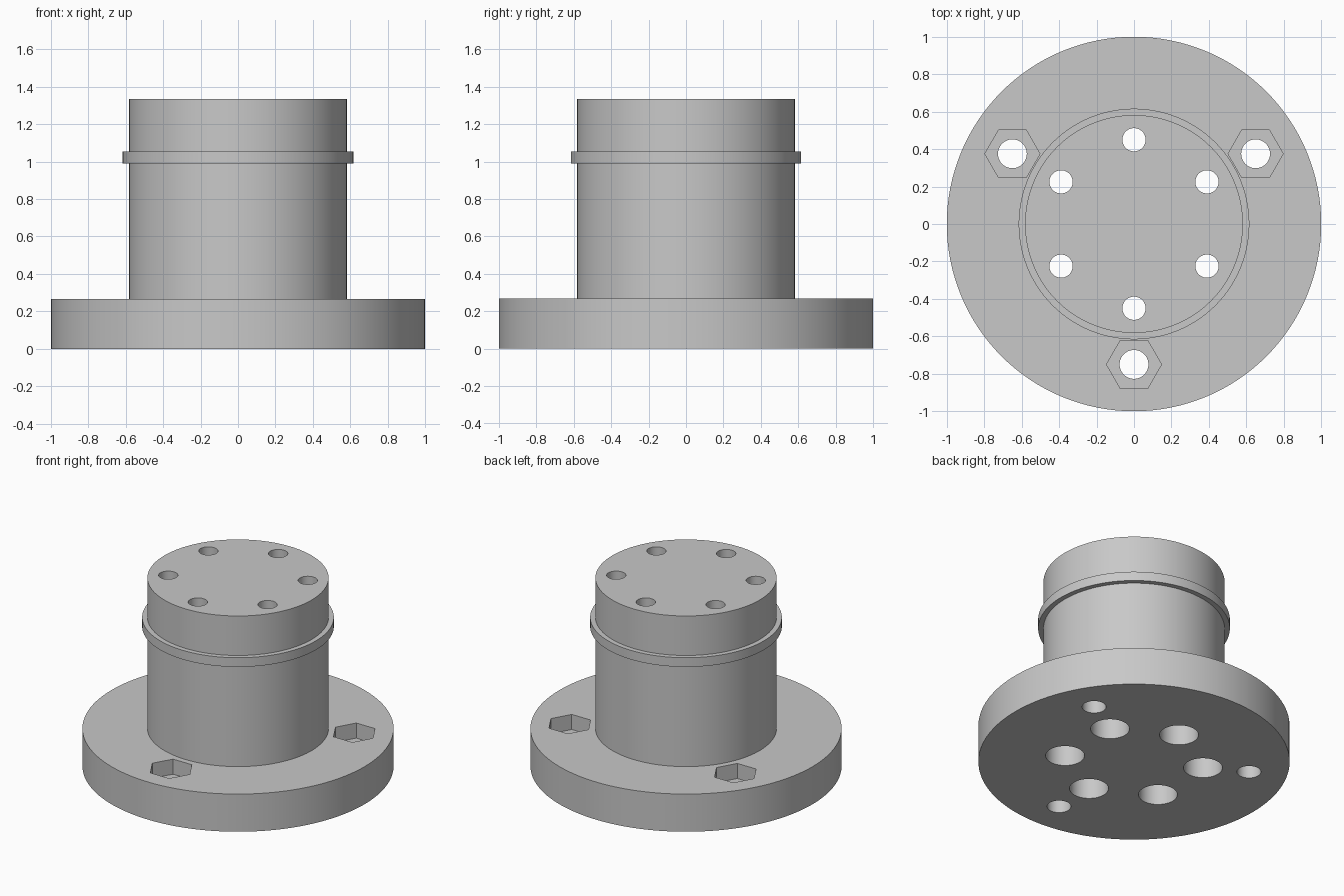
import bpy, bmesh
from math import cos, sin, radians, tau

default = bpy.data.objects.get("Cube")
if default:
    bpy.data.objects.remove(default, do_unlink=True)

grey = bpy.data.materials.new("plain_grey")
grey.use_nodes = True
colour = (0.58, 0.58, 0.58, 1)
grey.diffuse_color = colour
grey.node_tree.nodes["Principled BSDF"].inputs["Base Color"].default_value = colour


def add_turned(bm, profile, sides, cx=0, cy=0):
    """Closed turned solid from (radius, z) steps, listed bottom to top."""
    rings = [[bm.verts.new((cx + r * cos(tau * i / sides), cy + r * sin(tau * i / sides), z))
              for i in range(sides)] for r, z in profile]
    for low, high in zip(rings, rings[1:]):
        for i in range(sides):
            j = (i + 1) % sides
            bm.faces.new((low[i], low[j], high[j], high[i]))
    bm.faces.new(rings[0][::-1])
    bm.faces.new(rings[-1])


def make_object(name, profile, sides, centres=((0, 0),)):
    bm = bmesh.new()
    for cx, cy in centres:
        add_turned(bm, profile, sides, cx, cy)
    mesh = bpy.data.meshes.new(name)
    bm.to_mesh(mesh)
    bm.free()
    mesh.materials.append(grey)
    obj = bpy.data.objects.new(name, mesh)
    bpy.context.collection.objects.link(obj)
    return obj


def circle_points(radius, count):
    return [(radius * cos(radians(-90 + 360 * k / count)),
             radius * sin(radians(-90 + 360 * k / count))) for k in range(count)]


# Flange, barrel and thin collar as one turned body
FLANGE, TOP, BARREL, COLLAR = 0.267, 1.335, 0.582, 0.616
body = make_object("flanged_hub", [
    (1, 0), (1, FLANGE), (BARREL, FLANGE), (BARREL, 0.99), (COLLAR, 0.99),
    (COLLAR, 1.055), (BARREL, 1.055), (BARREL, TOP)], 128)

# Screw holes with wide bores from below, flange bolt holes, nut pockets
screws, bolts = circle_points(0.45, 6), circle_points(0.75, 3)
cutters = [
    make_object("screw_hole_cutter", [(0.125, -0.1), (0.125, 1.07), (0.062, 1.07), (0.062, 1.5)], 48, screws),
    make_object("nut_pocket_cutter", [(0.147, FLANGE - 0.107), (0.147, 0.4)], 6, bolts),
    make_object("bolt_hole_cutter", [(0.077, -0.1), (0.077, 0.4)], 48, bolts),
]

bpy.ops.object.select_all(action="DESELECT")
body.select_set(True)
bpy.context.view_layer.objects.active = body
for cutter in cutters:
    cutter.hide_render = True
    cut = body.modifiers.new(cutter.name, "BOOLEAN")
    cut.operation = "DIFFERENCE"
    cut.solver = "EXACT"
    cut.object = cutter
    bpy.ops.object.modifier_apply(modifier=cut.name)
    bpy.data.objects.remove(cutter, do_unlink=True)

bpy.ops.object.shade_smooth_by_angle(angle=radians(30))
